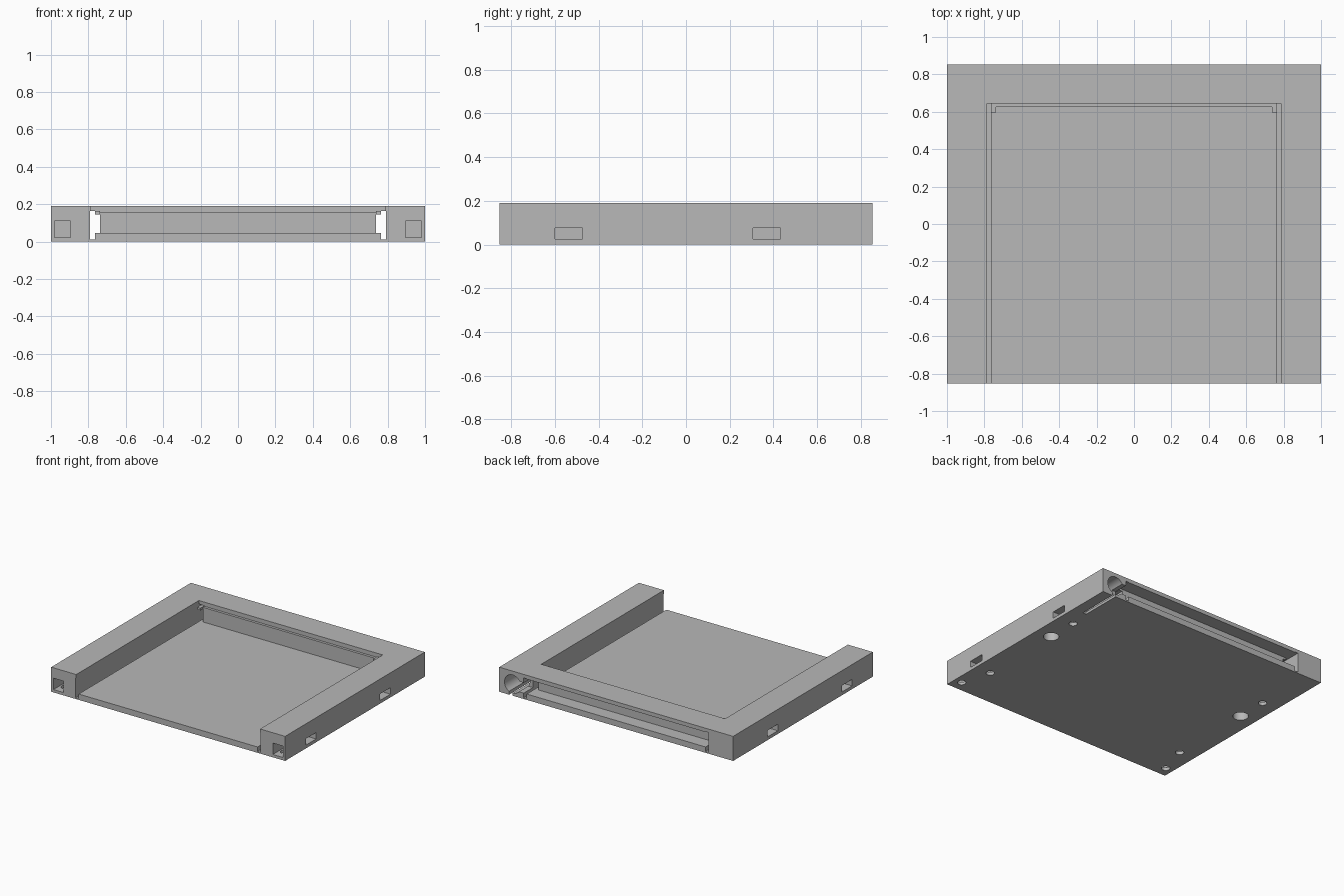
import bpy, bmesh, math
from mathutils import Matrix, Vector

if "Cube" in bpy.data.objects:
    bpy.data.objects.remove(bpy.data.objects["Cube"])

W, D, H = 1.0, 0.853, 0.19     # half width, half depth, height
FLOOR, CEIL = 0.045, 0.163     # tray top, underside of the rear bridge
OUT = 0.95                     # cutters run past the body to here

grey = bpy.data.materials.new("light_grey")
grey.use_nodes = True
GREY = (0.48, 0.48, 0.48, 1)
grey.diffuse_color = GREY
grey.node_tree.nodes["Principled BSDF"].inputs["Base Color"].default_value = GREY


def box(bm, x, y, z):
    lo, hi = Vector((x[0], y[0], z[0])), Vector((x[1], y[1], z[1]))
    m = Matrix.Translation((lo + hi) / 2) @ Matrix.Diagonal((*(hi - lo), 1))
    bmesh.ops.create_cube(bm, size=1, matrix=m)


def mirrored_box(bm, x, y, z):
    box(bm, x, y, z)
    box(bm, (-x[1], -x[0]), y, z)


def cylinder(bm, centre, r, length, along_y=False):
    m = Matrix.Translation(centre)
    if along_y:
        m = m @ Matrix.Rotation(math.pi / 2, 4, "X")
    bmesh.ops.create_cone(bm, cap_ends=True, segments=40, radius1=r,
                          radius2=r, depth=length, matrix=m)


def to_object(bm, name):
    me = bpy.data.meshes.new(name)
    bm.to_mesh(me)
    bm.free()
    me.materials.append(grey)
    ob = bpy.data.objects.new(name, me)
    bpy.context.collection.objects.link(ob)
    return ob


def cut(target, bm):
    cutter = to_object(bm, "cutter")
    cutter.hide_render = True
    mod = target.modifiers.new("cut", "BOOLEAN")
    mod.operation, mod.solver, mod.use_self = "DIFFERENCE", "EXACT", True
    mod.object = cutter
    bpy.context.view_layer.objects.active = target
    bpy.ops.object.modifier_apply(modifier=mod.name)
    bpy.data.objects.remove(cutter)


# Solid body
bm = bmesh.new()
box(bm, (-W, W), (-D, D), (0, H))
frame = to_object(bm, "frame")

# Open-fronted pocket with a thin lip around its top
bm = bmesh.new()
box(bm, (-0.786, 0.786), (-OUT, 0.645), (CEIL - 0.005, 0.3))
box(bm, (-0.79, 0.79), (-OUT, 0.625), (FLOOR, CEIL))
cut(frame, bm)

# Side grooves and corner passages that run through to the back
bm = bmesh.new()
mirrored_box(bm, (0.765, 0.79), (-OUT, OUT), (0.01, CEIL))
mirrored_box(bm, (0.737, 0.78), (0.58, OUT), (FLOOR, 0.145))
cut(frame, bm)

# Long rear channel
bm = bmesh.new()
box(bm, (-0.785, 0.785), (0.75, OUT), (FLOOR, CEIL - 0.003))
cut(frame, bm)

# Round rear bore with its bottom slit and link to the channel
bm = bmesh.new()
cylinder(bm, (0.885, 0.74, 0.09), 0.07, 0.42, along_y=True)
cut(frame, bm)
bm = bmesh.new()
box(bm, (0.885, 0.915), (0.53, OUT), (-0.1, 0.09))
box(bm, (0.77, 0.9), (0.74, OUT), (FLOOR, 0.125))
cut(frame, bm)

# Nut slots in the front and sides
bm = bmesh.new()
mirrored_box(bm, (0.895, 0.98), (-OUT, -0.715), (0.022, 0.11))
for y in (-0.537, 0.37):
    mirrored_box(bm, (0.81, 1.1), (y - 0.063, y + 0.063), (0.025, 0.075))
cut(frame, bm)

# Screw holes and magnet pockets in the underside
bm = bmesh.new()
for side in (-1, 1):
    for x, y, r, top in ((0.937, -0.77, 0.03, 0.05), (0.87, -0.537, 0.03, 0.05),
                         (0.87, 0.37, 0.03, 0.05), (0.87, 0.13, 0.055, 0.07)):
        cylinder(bm, (side * x, y, top - 0.1), r, 0.2)
cut(frame, bm)

bpy.ops.object.select_all(action="DESELECT")
frame.select_set(True)
bpy.ops.object.shade_smooth_by_angle(angle=math.radians(30))

# Small tabs in the rear pocket corners
bm = bmesh.new()
mirrored_box(bm, (0.737, 0.765), (0.595, 0.65), (0.145, CEIL))
to_object(bm, "corner_tabs")
